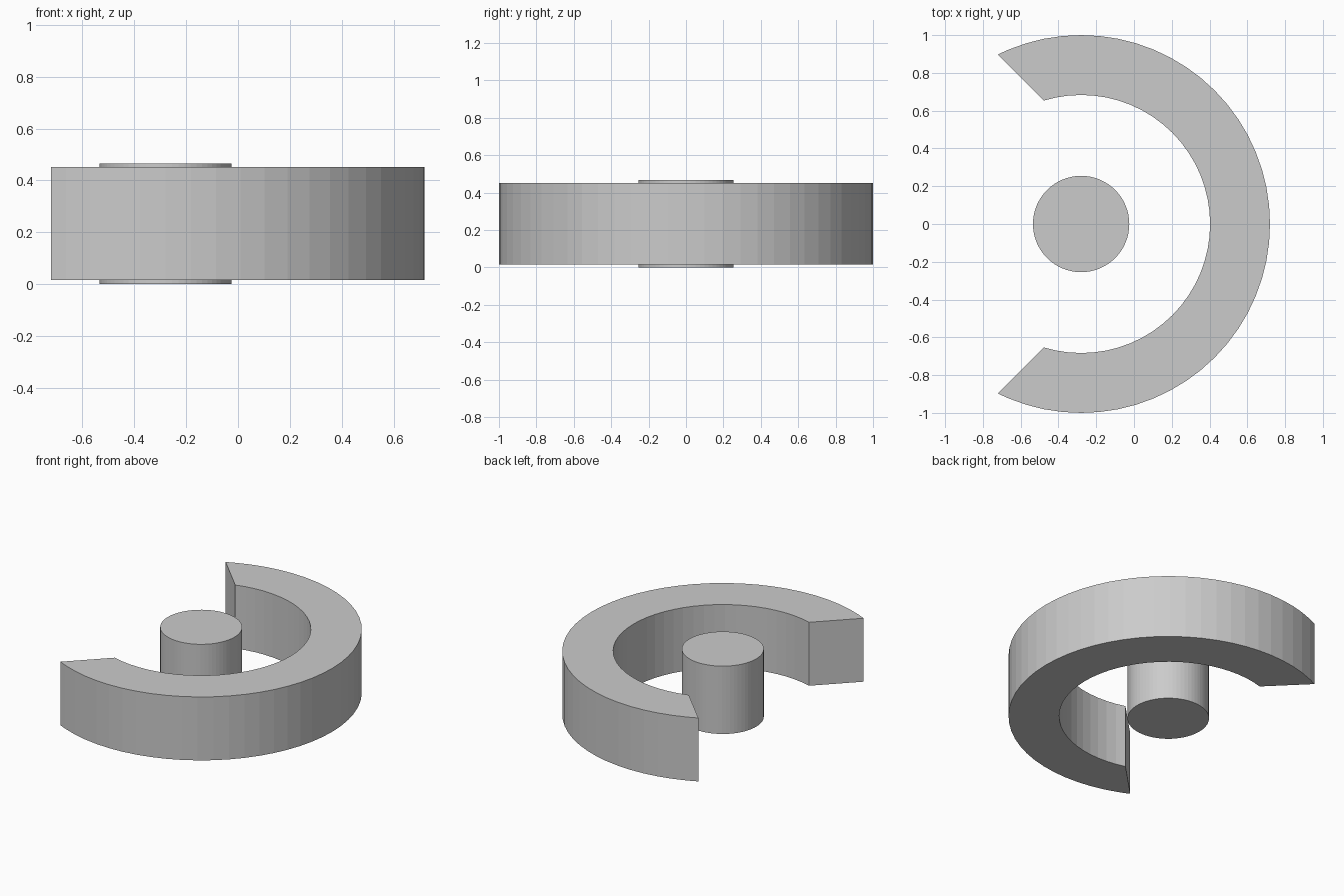
import bpy
import bmesh
from math import asin, acos, cos, sin, pi, sqrt

if "Cube" in bpy.data.objects:
    bpy.data.objects.remove(bpy.data.objects["Cube"])

CX = -0.28              # shared axis of hub and ring
STEP = 2 * pi / 64      # facet angle


def extrude_outline(name, points, z0, z1):
    bm = bmesh.new()
    face = bm.faces.new([bm.verts.new((x, y, z0)) for x, y in points])
    top = bmesh.ops.extrude_face_region(bm, geom=[face], use_keep_orig=True)["geom"]
    bmesh.ops.translate(bm, vec=(0, 0, z1 - z0),
                        verts=[v for v in top if isinstance(v, bmesh.types.BMVert)])
    bmesh.ops.recalc_face_normals(bm, faces=bm.faces)
    mesh = bpy.data.meshes.new(name)
    bm.to_mesh(mesh)
    bm.free()
    obj = bpy.data.objects.new(name, mesh)
    bpy.context.collection.objects.link(obj)
    return obj


def arc(radius, end):
    """Points from -end to end, on the regular facet grid in between."""
    n = int(end / STEP)
    angles = [-end] + [i * STEP for i in range(-n, n + 1)] + [end]
    return [(CX + radius * cos(a), radius * sin(a)) for a in angles]


def cut_angle(radius):
    """Where the 45 degree end cut x + y = 0.455 meets a circle."""
    return pi / 4 + acos(0.455 / (sqrt(2) * radius))


# Open ring with angled ends
outer, inner = 1.0, 0.683
outline = arc(outer, cut_angle(outer)) + arc(inner, cut_angle(inner))[::-1]
extrude_outline("open_ring", outline, 0.016, 0.452)

# Central hub, slightly taller than the ring
hub = [(CX + 0.255 * cos(i * STEP), 0.255 * sin(i * STEP)) for i in range(64)]
extrude_outline("hub", hub, 0.0, 0.466)
